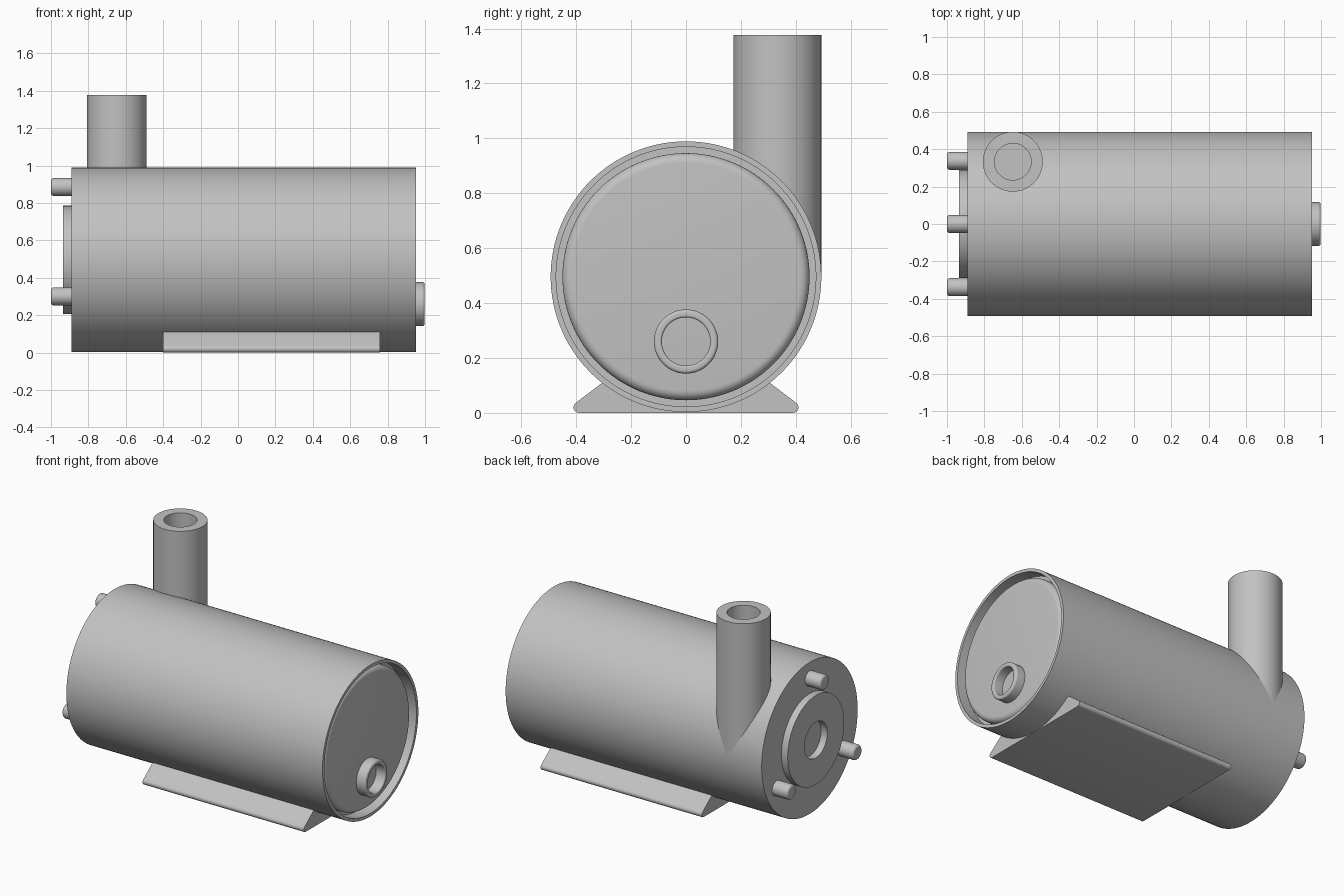
import bpy, bmesh, math
from mathutils import Matrix, Vector

cube = bpy.data.objects.get("Cube")
if cube:
    bpy.data.objects.remove(cube, do_unlink=True)

grey = bpy.data.materials.new("plain grey")
grey.use_nodes = True
colour = (0.54, 0.54, 0.54, 1)
grey.diffuse_color = colour
grey.node_tree.nodes["Principled BSDF"].inputs["Base Color"].default_value = colour

R, MID = 0.493, 0.496           # drum radius and axis height
BACK, FRONT = -0.89, 0.953      # drum ends along x
ALONG_X = Matrix.Rotation(math.pi / 2, 4, 'Y')


def finish(name, bm):
    bmesh.ops.remove_doubles(bm, verts=bm.verts, dist=1e-5)
    bmesh.ops.recalc_face_normals(bm, faces=bm.faces)
    mesh = bpy.data.meshes.new(name)
    bm.to_mesh(mesh)
    bm.free()
    mesh.materials.append(grey)
    obj = bpy.data.objects.new(name, mesh)
    bpy.context.collection.objects.link(obj)
    bpy.ops.object.select_all(action='DESELECT')
    obj.select_set(True)
    bpy.context.view_layer.objects.active = obj
    bpy.ops.object.shade_smooth_by_angle(angle=math.radians(30))
    return obj


def arc(cx, cy, r, start, end, n=6):
    """Points of an arc, angles in degrees."""
    angles = [math.radians(start + (end - start) * i / n) for i in range(n + 1)]
    return [(cx + r * math.cos(a), cy + r * math.sin(a)) for a in angles]


def lathe(name, profile, origin, turn=Matrix(), closed=False, steps=96):
    """Turn (radius, distance) points about an axis through origin."""
    bm = bmesh.new()
    verts = [bm.verts.new((r, 0, h)) for r, h in profile]
    pairs = list(zip(verts, verts[1:]))
    if closed:
        pairs.append((verts[-1], verts[0]))
    edges = [bm.edges.new(p) for p in pairs]
    bmesh.ops.spin(bm, geom=verts + edges, cent=(0, 0, 0), axis=(0, 0, 1),
                   angle=math.tau, steps=steps, use_merge=True)
    bmesh.ops.transform(bm, matrix=Matrix.Translation(Vector(origin)) @ turn, verts=bm.verts)
    return finish(name, bm)


# Drum with a raised rim, a groove and a round-edged end cap
face, fillet, cap_r, groove = 0.933, 0.035, 0.45, 0.87
lathe("drum",
      [(0, BACK), (R, BACK), (R, FRONT), (0.473, FRONT), (0.473, groove), (cap_r, groove)]
      + arc(cap_r - fillet, face - fillet, fillet, 0, 90) + [(0, face)],
      (0, 0, MID), ALONG_X, steps=128)

# Ring low on the end cap
lathe("end_ring",
      [(0.088, 0.92), (0.117, 0.92)] + arc(0.105, 0.986, 0.012, 0, 90)
      + arc(0.096, 0.99, 0.008, 90, 180),
      (0, 0, 0.26), ALONG_X, closed=True, steps=64)

# Flange on the other end
lathe("flange", [(0.117, -0.935), (0.29, -0.935), (0.29, -0.88), (0.117, -0.88)],
      (0, 0, MID), ALONG_X, closed=True)

# Three studs spaced evenly around the flange
for i, label in enumerate(("top", "right", "left")):
    a = math.radians(90 + 120 * i)
    lathe(label + "_stud",
          [(0, -0.88), (0.048, -0.88)] + arc(0.033, -0.985, 0.015, 0, -90) + [(0, -1)],
          (0, 0.39 * math.cos(a), MID + 0.39 * math.sin(a)), ALONG_X, steps=48)

# Upright pipe set tangent to the side of the drum
lathe("pipe", [(0, 0.5), (0.16, 0.5), (0.16, 1.377), (0.098, 1.377), (0.098, 0.935), (0, 0.935)],
      (-0.648, 0.333, 0), steps=80)

# Foot: sloped sides with rounded lips, extruded along the drum
half = [(0.39, 0)] + arc(0.39, 0.02, 0.02, -90, 55) + [(0.305, 0.11)]
outline = half + [(-y, z) for y, z in reversed(half)]
bm = bmesh.new()
base = bm.faces.new([bm.verts.new((-0.4, y, z)) for y, z in outline])
side = bmesh.ops.extrude_face_region(bm, geom=[base])
bmesh.ops.translate(bm, vec=(1.16, 0, 0),
                    verts=[v for v in side["geom"] if isinstance(v, bmesh.types.BMVert)])
if not any(f.calc_center_median().x < -0.39 for f in bm.faces):
    bm.faces.new([v for v in bm.verts if v.co.x < 0])
finish("foot", bm)
